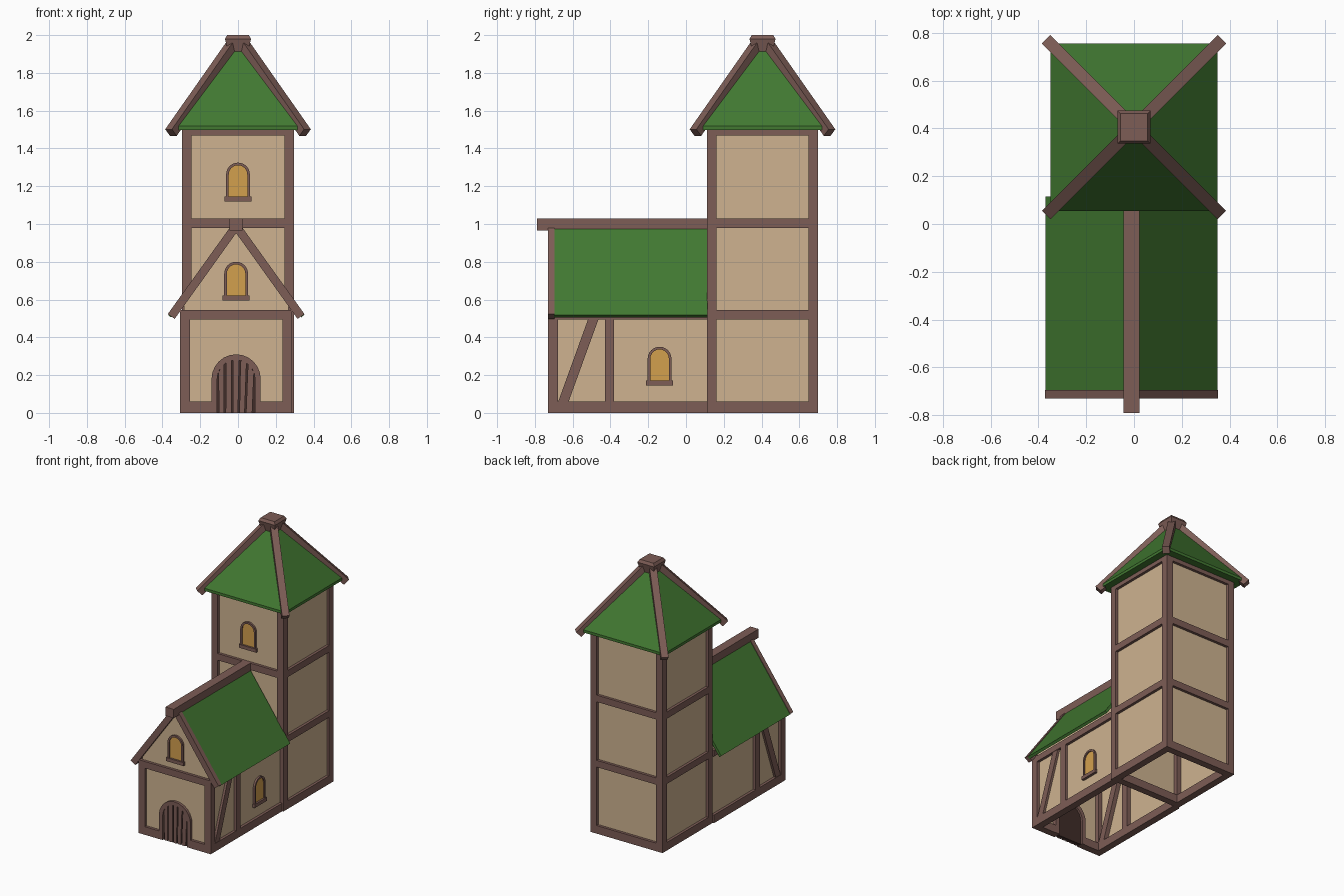
import bpy, bmesh, math, random
from mathutils import Vector, Matrix

if "Cube" in bpy.data.objects:
    bpy.data.objects.remove(bpy.data.objects["Cube"])

random.seed(4)


def material(name, rgb):
    m = bpy.data.materials.new(name)
    m.diffuse_color = (*rgb, 1)
    m.use_nodes = True
    m.node_tree.nodes["Principled BSDF"].inputs["Base Color"].default_value = m.diffuse_color
    return m


WOOD = material("brown timber", (0.205, 0.109, 0.093))
GAP = material("dark timber gap", (0.05, 0.025, 0.021))
PLASTER = material("tan plaster", (0.62, 0.45, 0.28))
GREEN = material("green roof", (0.054, 0.19, 0.031))
GLASS = material("amber glass", (0.65, 0.35, 0.076))


def mesh(name, verts, faces, mat, matrix=None):
    bm = bmesh.new()
    vs = [bm.verts.new(v) for v in verts]
    for f in faces:
        bm.faces.new([vs[i] for i in f])
    bmesh.ops.recalc_face_normals(bm, faces=bm.faces)
    me = bpy.data.meshes.new(name)
    bm.to_mesh(me)
    bm.free()
    me.materials.append(mat)
    ob = bpy.data.objects.new(name, me)
    if matrix:
        ob.matrix_world = matrix
    bpy.context.collection.objects.link(ob)
    return ob


def prism(name, profile, a, b, mat, matrix=None):
    """Extrude an (x, z) profile along y from a to b."""
    n = len(profile)
    verts = [(x, y, z) for y in (a, b) for x, z in profile]
    faces = [list(range(n)), list(range(n, 2 * n))]
    faces += [(i, (i + 1) % n, n + (i + 1) % n, n + i) for i in range(n)]
    return mesh(name, verts, faces, mat, matrix)


def box(name, x0, x1, y0, y1, z0, z1, mat=WOOD, matrix=None):
    return prism(name, [(x0, z0), (x1, z0), (x1, z1), (x0, z1)], y0, y1, mat, matrix)


def strut(name, p, q, width):
    """Square beam between two points."""
    p, q = Vector(p), Vector(q)
    d = q - p
    z = d.normalized()
    x = z.cross(Vector((0, 0, 1))).normalized()
    rot = Matrix((x, z.cross(x), z)).transposed().to_4x4()
    w = width / 2
    box(name, -w, w, -w, w, 0, d.length, WOOD, Matrix.Translation(p) @ rot)


def wall(name, pts):
    mesh(name, pts, [list(range(len(pts)))], PLASTER)


def arch(half, base, spring, n=12):
    """Outline: left foot, round head, right foot."""
    head = [(-half * math.cos(math.pi * i / n), spring + half * math.sin(math.pi * i / n))
            for i in range(n + 1)]
    return [(-half, base)] + head + [(half, base)]


def arch_frame(name, half, base, spring, thick, d0, d1, matrix):
    out, inn = arch(half, base, spring), arch(half - thick, base, spring)
    n = len(out)
    rings = [(out, d0), (out, d1), (inn, d1), (inn, d0)]
    verts = [(x, y, z) for pts, y in rings for x, z in pts]
    faces = [(r * n + i, r * n + i + 1, (r + 1) % 4 * n + i + 1, (r + 1) % 4 * n + i)
             for r in range(4) for i in range(n - 1)]
    faces += [(0, n, 2 * n, 3 * n), (n - 1, 2 * n - 1, 3 * n - 1, 4 * n - 1)]
    mesh(name, verts, faces, WOOD, matrix)


def window(name, matrix):
    """Arched window, local -y faces outwards, origin on the wall under the sill."""
    arch_frame(name + "_frame", 0.063, 0.02, 0.142, 0.014, 0.005, -0.014, matrix)
    prism(name + "_pane", arch(0.052, 0.02, 0.142), 0.002, -0.005, GLASS, matrix)
    box(name + "_sill", -0.071, 0.071, -0.019, 0.005, 0, 0.026, WOOD, matrix)


B = 0.052                      # beam size
IN = 0.02                      # plaster set back from beam faces

# ---- Tower ----
TX, T0, T1 = 0.297, 0.11, 0.70
TC = (T0 + T1) / 2
for sx in (-1, 1):
    for y in (T0, T1 - B):
        a, b = sorted((sx * TX, sx * (TX - B)))
        box("tower_post", a, b, y, y + B, 0, 1.515)
for z0, z1 in ((0, 0.06), (0.495, 0.545), (0.98, 1.03), (1.468, 1.515)):
    for y in (T0, T1 - B):
        box("tower_cross_beam", B - TX, TX - B, y, y + B, z0, z1)
    for x in (-TX, TX - B):
        box("tower_side_beam", x, x + B, T0 + B, T1 - B, z0, z1)
wx, w0, w1 = TX - IN, T0 + IN, T1 - IN
ring = [(-wx, w0), (wx, w0), (wx, w1), (-wx, w1)]
for i in range(4):
    (xa, ya), (xb, yb) = ring[i], ring[(i + 1) % 4]
    wall("tower_wall", [(xa, ya, 0.01), (xb, yb, 0.01), (xb, yb, 1.51), (xa, ya, 1.51)])
window("tower_window", Matrix.Translation((0, w0, 1.12)))

# Tower roof: pyramid with a thin upright rim
R = 0.35
corners = [(-R, TC - R), (R, TC - R), (R, TC + R), (-R, TC + R)]
verts = [(x, y, z) for z in (1.498, 1.518) for x, y in corners] + [(0, TC, 1.985)]
faces = [(0, 1, 2, 3)]
for i in range(4):
    j = (i + 1) % 4
    faces += [(i, j, 4 + j, 4 + i), (4 + i, 4 + j, 8)]
mesh("tower_roof", verts, faces, GREEN)
for sx in (-1, 1):
    for sy in (-1, 1):
        strut("hip_beam", (sx * 0.355, TC + sy * 0.355, 1.484),
              (sx * 0.03, TC + sy * 0.03, 1.948), 0.05)

# Roof cap: stacked square rings
levels = [(0.05, 1.90), (0.069, 1.98), (0.057, 2.0)]
verts = [(sx * h, TC + sy * h, z) for h, z in levels
         for sx, sy in ((-1, -1), (1, -1), (1, 1), (-1, 1))]
faces = [(0, 1, 2, 3), (8, 9, 10, 11)]
faces += [(r + i, r + (i + 1) % 4, r + 4 + (i + 1) % 4, r + 4 + i)
          for r in (0, 4) for i in range(4)]
mesh("roof_cap", verts, faces, WOOD)

# ---- House ----
CX, HX, H0, H1 = -0.01, 0.297, -0.73, 0.11
F = H0 + IN
for s in (-1, 1):
    def sbox(name, a, b, y0, y1, z0, z1):
        lo, hi = sorted((CX + s * a, CX + s * b))
        box(name, lo, hi, y0, y1, z0, z1)
    sbox("house_corner_post", HX - B, HX, H0, H0 + B, 0, 0.545)
    sbox("house_middle_post", HX - B, HX, -0.43, -0.38, 0.06, 0.495)
    sbox("house_sill_beam", HX - B, HX, H0 + B, H1, 0, 0.06)
    sbox("house_eave_beam", HX - B, HX, H0 + B, H1, 0.495, 0.54)
    sbox("front_sill_beam", 0.125, HX - B, H0, H0 + B, 0, 0.06)
    # Slanted brace in the front bay
    quad = [(-0.68, 0.05), (-0.625, 0.05), (-0.46, 0.505), (-0.515, 0.505)]
    verts = [(CX + s * x, y, z) for x in (HX - B, HX - 0.003) for y, z in quad]
    mesh("slanted_brace", verts, [(0, 1, 2, 3), (4, 5, 6, 7)] +
         [(i, (i + 1) % 4, 4 + (i + 1) % 4, 4 + i) for i in range(4)], WOOD)
    x = CX + s * (HX - IN)
    wall("house_side_wall", [(x, F, 0.01), (x, H1 + IN, 0.01), (x, H1 + IN, 0.6), (x, F, 0.6)])
    # Roof slope and front verge beam
    prism("house_roof_slope", [(CX, 1.02), (CX + s * 0.36, 0.518),
                               (CX + s * 0.345, 0.506), (CX, 0.985)], -0.70, H1 + 0.005, GREEN)
    prism("verge_beam", [(CX, 1.027), (CX + s * 0.362, 0.523),
                         (CX + s * 0.325, 0.498), (CX, 0.952)], H0, -0.695, WOOD)
box("front_tie_beam", CX - HX + B, CX + HX - B, H0, H0 + B, 0.495, 0.545)
box("ridge_beam", CX - 0.034, CX + 0.034, -0.79, H1 + 0.01, 0.965, 1.03)
g = HX - IN
wall("house_front_wall", [(CX - g, F, 0.01), (CX + g, F, 0.01), (CX + g, F, 0.58),
                          (CX, F, 0.975), (CX - g, F, 0.58)])
window("gable_window", Matrix.Translation((CX, F, 0.595)))
window("side_window", Matrix.Translation((CX + g, -0.14, 0.145)) @ Matrix.Rotation(math.pi / 2, 4, 'Z'))

# ---- Door ----
door = Matrix.Translation((CX, F, 0))
arch_frame("door_frame", 0.13, 0, 0.18, 0.03, 0.035, -0.019, door)
prism("door_backing", arch(0.105, 0, 0.18), 0.02, -0.005, GAP, door)
N, half = 5, 0.098
cuts_top = [-half + 2 * half * i / N for i in range(N + 1)]
cuts_low = [c * 0.92 + random.uniform(-0.006, 0.006) for c in cuts_top]
for i in range(N):
    head = [cuts_top[i] + 0.004, (cuts_top[i] + cuts_top[i + 1]) / 2, cuts_top[i + 1] - 0.004]
    top = [(x, 0.18 + math.sqrt(max(0.0, 0.1 ** 2 - x * x))) for x in head]
    prism("door_plank", [(cuts_low[i] + 0.004, 0), *top, (cuts_low[i + 1] - 0.004, 0)],
          0, -0.013, WOOD, door)
